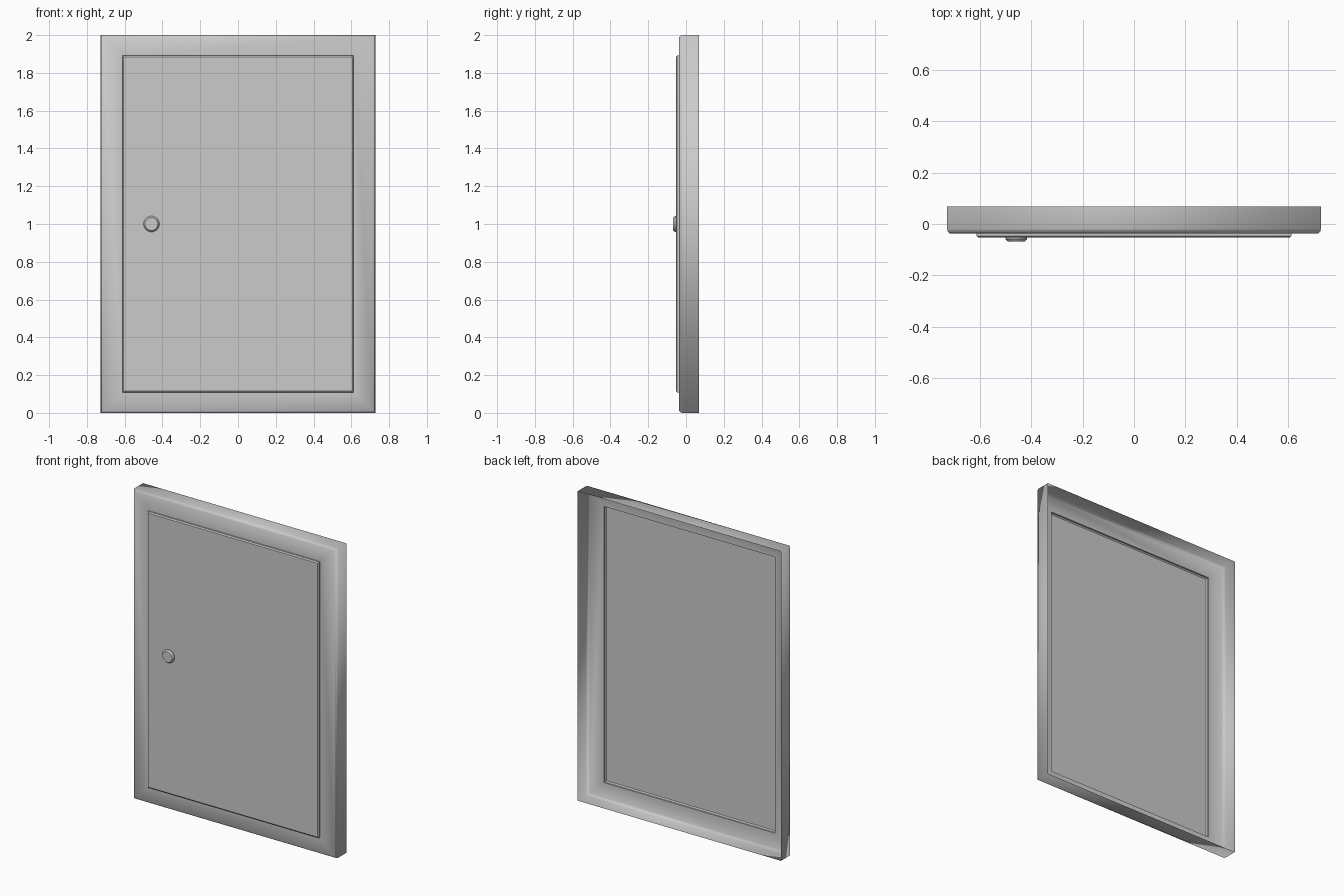
import bpy, bmesh, math

cube = bpy.data.objects.get("Cube")
if cube:
    bpy.data.objects.remove(cube, do_unlink=True)

# One painted-metal colour
GREY = (0.6, 0.6, 0.6, 1.0)
grey = bpy.data.materials.new("grey_metal")
grey.use_nodes = True
grey.diffuse_color = GREY
grey.node_tree.nodes["Principled BSDF"].inputs["Base Color"].default_value = GREY

BACK, FRAME_FRONT, PANEL_FRONT, KNOB_FRONT = 0.068, -0.037, -0.053, -0.068
MID_Z = 1.0


def rectangle(hx, hz, y):
    """Counter-clockwise rectangle seen from the front."""
    return [(sx * hx, y, MID_Z + sz * hz)
            for sx, sz in ((-1, -1), (1, -1), (1, 1), (-1, 1))]


def circle(x, r, y, sides=24):
    steps = [math.tau * i / sides for i in range(sides)]
    return [(x + r * math.cos(a), y, MID_Z + r * math.sin(a)) for a in steps]


def shell(name, outlines, cap, smooth):
    """Skin a series of outlines running from back to front."""
    bm = bmesh.new()
    rings = [[bm.verts.new(p) for p in outline] for outline in outlines]
    for a, b in zip(rings, rings[1:]):
        for i in range(len(a)):
            j = (i + 1) % len(a)
            bm.faces.new((a[i], a[j], b[j], b[i])).smooth = smooth
    if cap:
        bm.faces.new(rings[-1])
    mesh = bpy.data.meshes.new(name)
    bm.to_mesh(mesh)
    bm.free()
    mesh.materials.append(grey)
    obj = bpy.data.objects.new(name, mesh)
    bpy.context.collection.objects.link(obj)
    return obj


# Frame: open-backed shell with a soft front edge
WIDTH, HEIGHT = 0.727, 1.0
frame_profile = [(0, BACK), (0, -0.018), (0.003, -0.03), (0.011, FRAME_FRONT)]
frame_rings = [rectangle(WIDTH - d, HEIGHT - d, y) for d, y in frame_profile]
frame_rings.append(rectangle(0.612, 0.892, FRAME_FRONT))
shell("frame", frame_rings, cap=False, smooth=True)

# Door panel: raised plate with a narrow chamfer, hollow behind
panel_profile = [(0, FRAME_FRONT), (0, -0.047), (0.007, PANEL_FRONT)]
shell("door_panel",
      [rectangle(0.612 - d, 0.892 - d, y) for d, y in panel_profile],
      cap=True, smooth=False)

# Round latch knob
knob_profile = [(0.042, PANEL_FRONT), (0.042, -0.058), (0.034, KNOB_FRONT)]
knob = shell("latch_knob", [circle(-0.458, r, y) for r, y in knob_profile],
             cap=True, smooth=True)
bpy.ops.object.select_all(action='DESELECT')
knob.select_set(True)
bpy.context.view_layer.objects.active = knob
bpy.ops.object.shade_smooth_by_angle(angle=math.radians(30))
